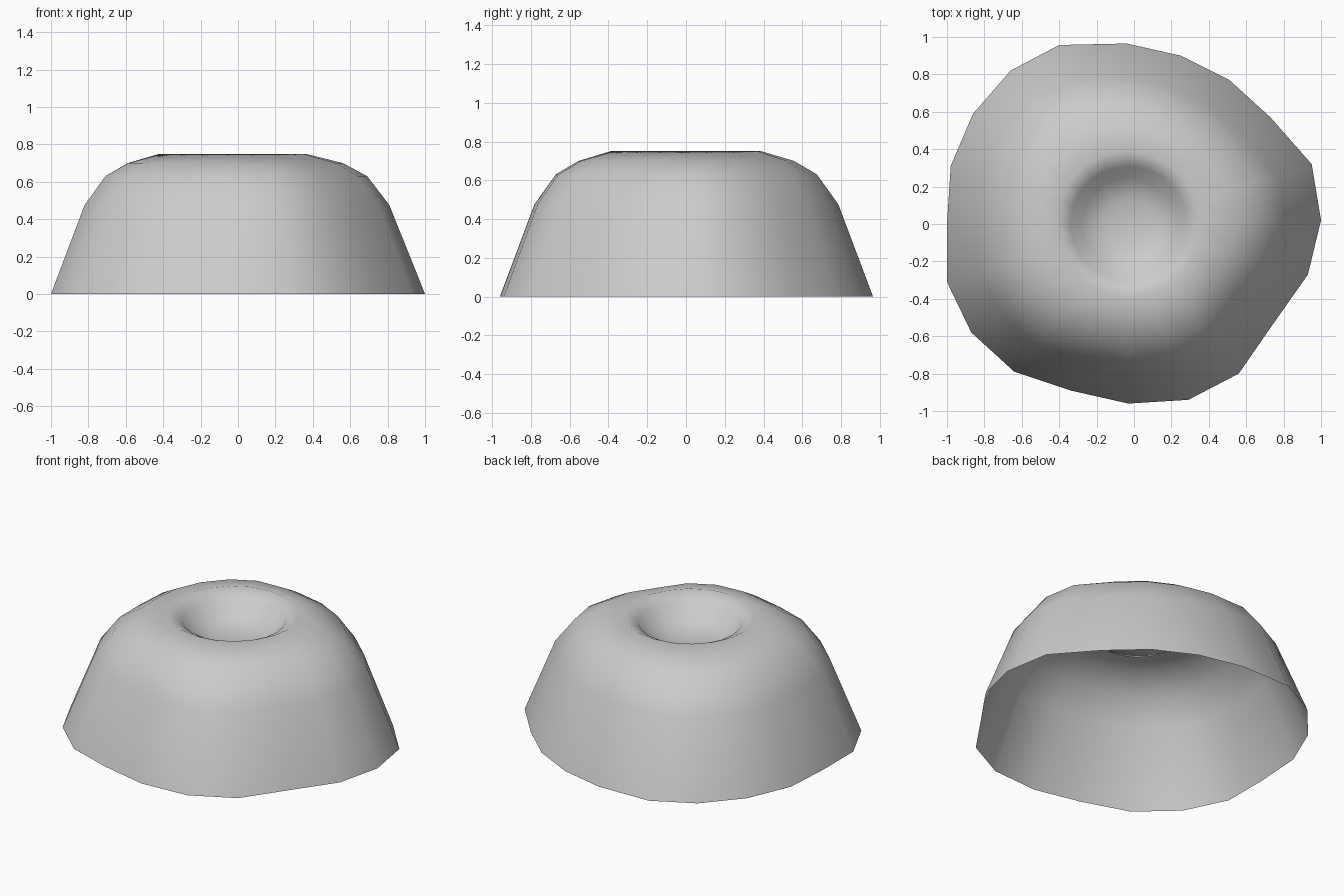
import bpy, bmesh
from mathutils import Vector

cube = bpy.data.objects.get("Cube")
if cube:
    bpy.data.objects.remove(cube, do_unlink=True)

stone = bpy.data.materials.new("plain_grey")
stone.use_nodes = True
GREY = (0.6, 0.6, 0.6, 1)
stone.diffuse_color = GREY
stone.node_tree.nodes["Principled BSDF"].inputs["Base Color"].default_value = GREY

# Uneven outline of the foot, counter-clockwise
FOOT = [(1, .02), (.95, .32), (.73, .57), (.51, .77), (.25, .9), (-.04, .965), (-.4, .957),
        (-.66, .82), (-.86, .59), (-.98, .31), (-1, 0), (-1, -.31), (-.87, -.58),
        (-.64, -.79), (-.34, -.89), (-.03, -.96), (.29, -.94), (.56, -.8), (.74, -.54), (.93, -.27)]
AXIS = Vector((-.03, 0))

# Each ring: radius, height, how round it is (0 follows the foot, 1 is a circle)
RINGS = [(1, 0, 0), (.815, .475, 0), (.7, .63, 0), (.575, .7, .1), (.39, .75, .9),
         (.31, .71, 1), (.25, .63, 1), (.13, .59, 1)]

bm = bmesh.new()
loops = []
for radius, height, roundness in RINGS:
    loop = []
    for point in FOOT:
        arm = Vector(point) - AXIS
        spot = AXIS + radius * arm.lerp(arm.normalized(), roundness)
        loop.append(bm.verts.new((spot.x, spot.y, height)))
    loops.append(loop)

# Walls and crater, open underneath
n = len(FOOT)
for low, high in zip(loops, loops[1:]):
    for i in range(n):
        j = (i + 1) % n
        bm.faces.new((low[i], low[j], high[j], high[i]))
centre = bm.verts.new((AXIS.x, AXIS.y, .58))
for i in range(n):
    bm.faces.new((loops[-1][i], loops[-1][(i + 1) % n], centre))
for face in bm.faces:
    face.smooth = True

mesh = bpy.data.meshes.new("crater_mound")
bm.to_mesh(mesh)
bm.free()
mesh.materials.append(stone)
mound = bpy.data.objects.new("crater_mound", mesh)
bpy.context.collection.objects.link(mound)
